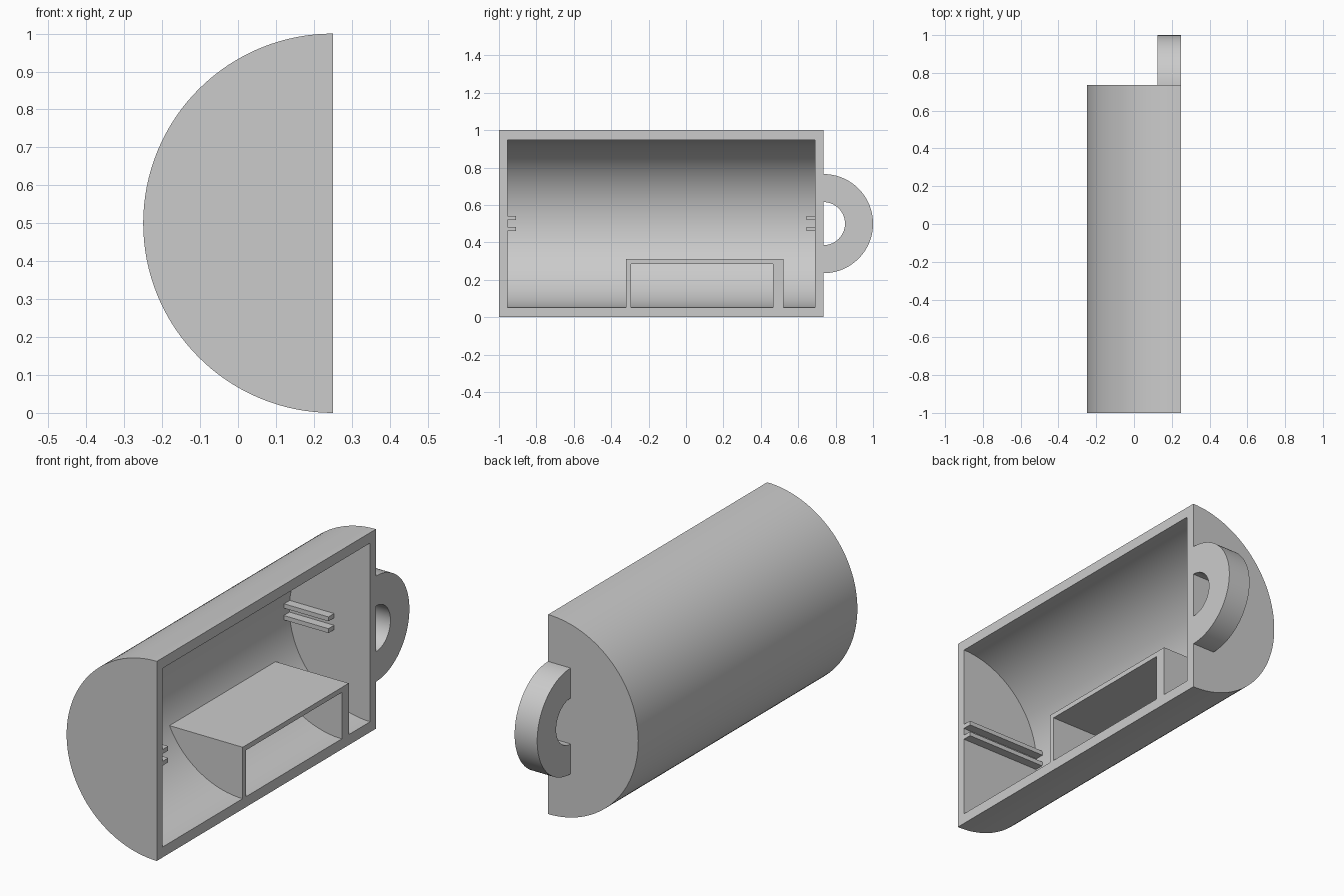
import bpy, bmesh, math

if "Cube" in bpy.data.objects:
    bpy.data.objects.remove(bpy.data.objects["Cube"], do_unlink=True)

GREY = (0.6, 0.6, 0.6, 1)
mat = bpy.data.materials.new("plain grey")
mat.use_nodes = True
mat.diffuse_color = GREY
mat.node_tree.nodes["Principled BSDF"].inputs["Base Color"].default_value = GREY

OPEN_X, MID_Z = 0.25, 0.5          # open face and axis height
FRONT, BACK = -1.0, 0.735          # body ends
R_OUT, R_IN, WALL = 0.5, 0.448, 0.045


def prism(name, points, offset):
    """Extrude a closed 3D outline along an offset."""
    bm = bmesh.new()
    face = bm.faces.new([bm.verts.new(p) for p in points])
    ext = bmesh.ops.extrude_face_region(bm, geom=[face], use_keep_orig=True)
    verts = [g for g in ext["geom"] if isinstance(g, bmesh.types.BMVert)]
    bmesh.ops.translate(bm, vec=offset, verts=verts)
    bmesh.ops.recalc_face_normals(bm, faces=bm.faces)
    mesh = bpy.data.meshes.new(name)
    bm.to_mesh(mesh)
    bm.free()
    mesh.materials.append(mat)
    obj = bpy.data.objects.new(name, mesh)
    bpy.context.collection.objects.link(obj)
    return obj


def box(name, x0, x1, y0, y1, z0, z1):
    outline = [(x0, y0, z0), (x1, y0, z0), (x1, y0, z1), (x0, y0, z1)]
    return prism(name, outline, (0, y1 - y0, 0))


def arc(r, start, end, n=64):
    """Points (u, v) on a circle, angles in radians."""
    steps = [start + (end - start) * i / n for i in range(n + 1)]
    return [(r * math.cos(a), r * math.sin(a)) for a in steps]


def half_round(name, r, y0, y1, end=math.pi / 2):
    """Solid along y, rounded to -x, filled from the bottom up to an angle."""
    pts = [(OPEN_X - u, y0, MID_Z + v) for u, v in arc(r, -math.pi / 2, end)]
    if end < math.pi / 2:
        pts.append((OPEN_X, y0, pts[-1][2]))
    return prism(name, pts, (0, y1 - y0, 0))


def cut(obj, cutter):
    mod = obj.modifiers.new("cut", "BOOLEAN")
    mod.operation, mod.solver, mod.object = "DIFFERENCE", "EXACT", cutter
    bpy.context.view_layer.objects.active = obj
    bpy.ops.object.modifier_apply(modifier=mod.name)
    bpy.data.objects.remove(cutter, do_unlink=True)


def smooth(obj):
    bpy.ops.object.select_all(action="DESELECT")
    obj.select_set(True)
    bpy.context.view_layer.objects.active = obj
    bpy.ops.object.shade_smooth_by_angle(angle=math.radians(30))


# Half-cylinder shell, hollowed from the open face
shell = half_round("shell", R_OUT, FRONT, BACK)
hollow = half_round("hollow_cutter", R_IN, FRONT + WALL, BACK - WALL)
for v in hollow.data.vertices:      # push the flat side past the opening
    if v.co.x > OPEN_X - 0.0001:
        v.co.x += 0.05
cut(shell, hollow)
smooth(shell)

# Compartment resting on the curved wall
TOP = 0.31
r_fit = R_IN + 0.002
holder = half_round("compartment", r_fit, -0.32, 0.52, math.asin((TOP - MID_Z) / r_fit))
cut(holder, box("compartment_cutter", -0.6, 0.6, -0.295, 0.465, -0.1, 0.285))
smooth(holder)

# Slot ribs on both end walls; the back pair is shorter
for side, y0, y1, x1 in (("front", FRONT + WALL - 0.002, -0.91, OPEN_X),
                         ("back", 0.645, BACK - WALL + 0.002, 0.05)):
    for level, z in (("lower", 0.46), ("upper", 0.519)):
        box(f"{side}_{level}_rib", -0.205, x1, y0, y1, z, z + 0.022)

# Hanging loop on the back end
loop = arc(0.265, -math.pi / 2, math.pi / 2) + arc(0.115, math.pi / 2, -math.pi / 2)
ring = prism("hanging_loop", [(OPEN_X, BACK + u, MID_Z + v) for u, v in loop], (-0.125, 0, 0))
smooth(ring)
